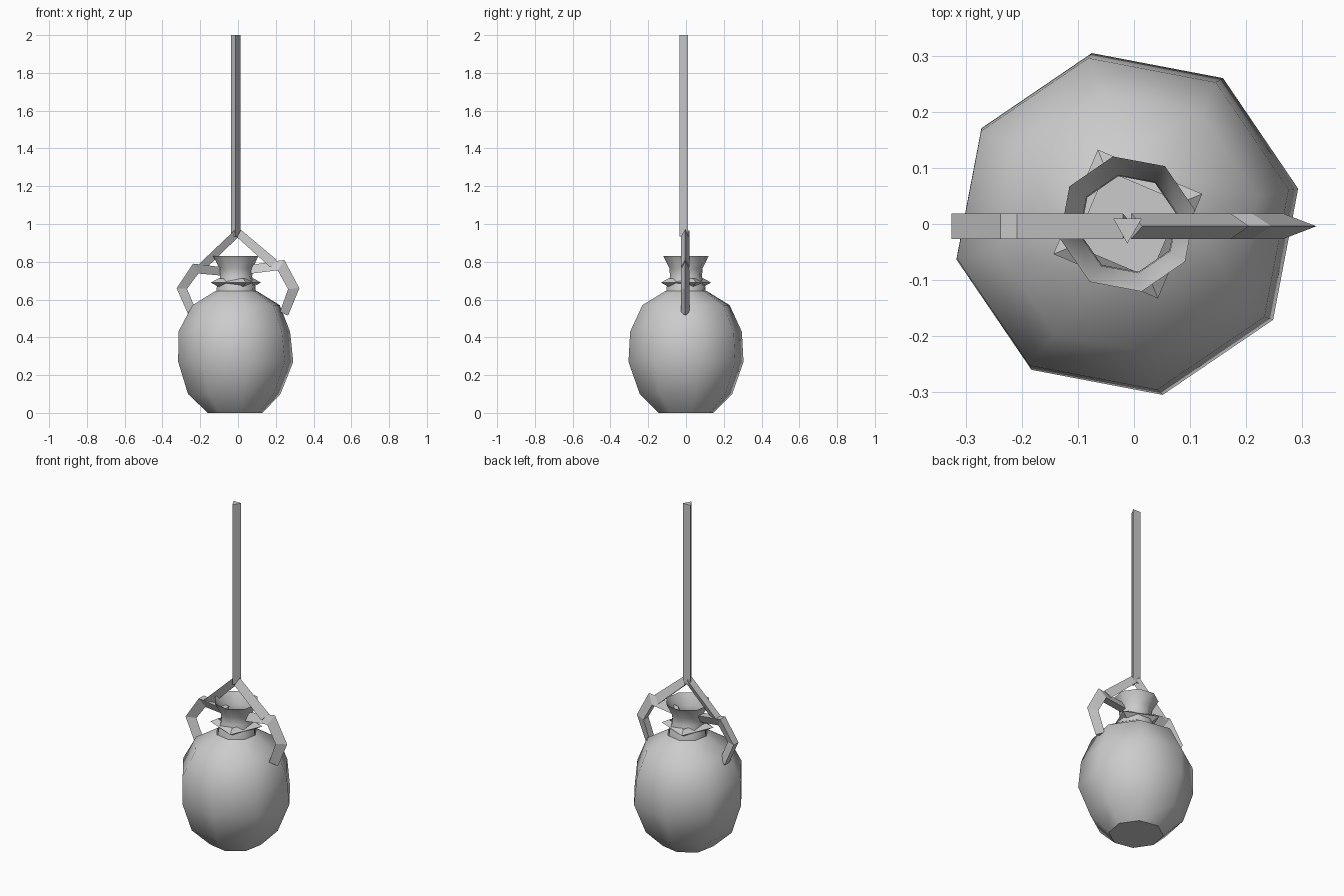
import bpy, bmesh
from math import cos, sin, pi, radians

if "Cube" in bpy.data.objects:
    bpy.data.objects.remove(bpy.data.objects["Cube"])


def make(name, verts, faces, smooth=None):
    mesh = bpy.data.meshes.new(name)
    mesh.from_pydata(verts, [], faces)
    bm = bmesh.new()
    bm.from_mesh(mesh)
    bmesh.ops.recalc_face_normals(bm, faces=bm.faces)
    bm.to_mesh(mesh)
    bm.free()
    ob = bpy.data.objects.new(name, mesh)
    bpy.context.collection.objects.link(ob)
    if smooth:
        bpy.ops.object.select_all(action='DESELECT')
        ob.select_set(True)
        bpy.context.view_layer.objects.active = ob
        bpy.ops.object.shade_smooth_by_angle(angle=radians(smooth))
    return ob


def bridge(rings, n, closed=False):
    """Quads joining successive rings of n vertices."""
    last = rings if closed else rings - 1
    return [(i * n + j, i * n + (j + 1) % n,
             (i + 1) % rings * n + (j + 1) % n, (i + 1) % rings * n + j)
            for i in range(last) for j in range(n)]


def lathe(name, profile, phase, n=8):
    verts = [(cx + r * cos(phase + 2 * pi * j / n), r * sin(phase + 2 * pi * j / n), z)
             for r, z, cx in profile for j in range(n)]
    return verts, bridge(len(profile), n)


def tri_bar(name, stations, flat_outside):
    """Triangular bar; each station is (outer x, outer z, inner x, inner z)."""
    y, w = -0.004, 0.023
    verts = []
    for ox, oz, ix, iz in stations:
        flat, tip = ((ox, oz), (ix, iz)) if flat_outside else ((ix, iz), (ox, oz))
        verts += [(flat[0], y - w, flat[1]), (flat[0], y + w, flat[1]), (tip[0], y, tip[1])]
    k = len(verts)
    return make(name, verts, bridge(len(stations), 3) + [(0, 1, 2), (k - 3, k - 2, k - 1)])


# Eight-sided jug body with flat base, neck and open flared rim: radius, z, centre x
profile = [(0.148, 0, -0.015), (0.25, 0.10, -0.02), (0.311, 0.27, -0.012),
           (0.302, 0.43, -0.02), (0.236, 0.57, -0.01), (0.112, 0.645, -0.01)]
verts, faces = lathe("jug_body", profile, radians(11.7))
make("jug_body", verts, faces + [tuple(range(8))], 44)

neck = [(0.108, 0.635, -0.01), (0.104, 0.67, -0.01), (0.087, 0.72, -0.01),
        (0.089, 0.765, -0.01), (0.123, 0.83, -0.012)]
verts, faces = lathe("jug_neck", neck, radians(12))
make("jug_neck", verts, faces, 50)

# Square cord with triangular section tied round the neck
verts = []
for i in range(4):
    a = radians(22) + i * pi / 2
    for j in range(3):
        t = 2 * pi * j / 3
        r = 0.116 + 0.027 * cos(t)
        verts.append((-0.011 + r * cos(a), r * sin(a), 0.69 + 0.024 * sin(t)))
make("neck_cord", verts, bridge(4, 3, True))

# Handles: flat side outward on the left, ridge outward on the right
tri_bar("left_handle", [(-0.07, 0.77, -0.07, 0.725), (-0.238, 0.79, -0.21, 0.738),
                        (-0.325, 0.66, -0.27, 0.657), (-0.265, 0.525, -0.225, 0.55)], True)
tri_bar("right_handle", [(0.05, 0.78, 0.05, 0.735), (0.245, 0.81, 0.21, 0.755),
                         (0.325, 0.66, 0.265, 0.655), (0.265, 0.515, 0.222, 0.535)], False)

# Two sling cords rising to the hanging rope
tri_bar("left_sling", [(-0.215, 0.78, -0.185, 0.75), (-0.02, 0.965, 0.0, 0.93)], True)
tri_bar("right_sling", [(0.205, 0.81, 0.172, 0.77), (0.015, 0.97, -0.005, 0.93)], False)

# Hanging rope, triangular in section
tri = [(-0.037, 0.01), (0.014, 0.01), (-0.012, -0.035)]
make("hanging_rope", [(x, y, z) for z in (0.935, 2.0) for x, y in tri],
     bridge(2, 3) + [(0, 1, 2), (3, 4, 5)])
